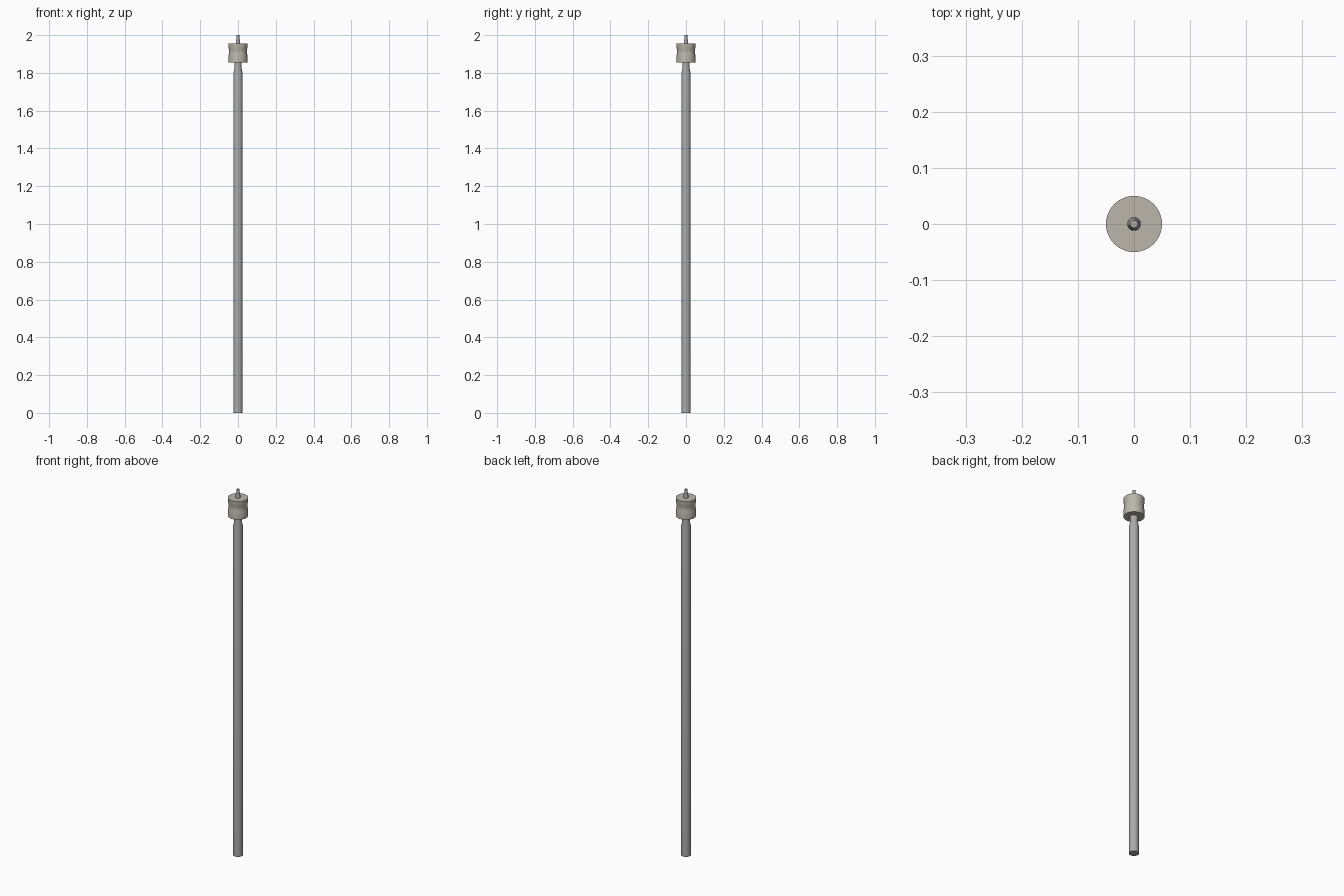
import bpy, bmesh, math

if "Cube" in bpy.data.objects:
    bpy.data.objects.remove(bpy.data.objects["Cube"])


def lathe(name, profile, sides=32, color=None):
    """Spin a closed-ended (radius, height) profile around z."""
    bm = bmesh.new()
    rings = []
    for r, z in profile:
        rings.append([bm.verts.new((r * math.cos(2 * math.pi * i / sides),
                                    r * math.sin(2 * math.pi * i / sides), z))
                      for i in range(sides)])
    for a, b in zip(rings, rings[1:]):
        for i in range(sides):
            j = (i + 1) % sides
            bm.faces.new((a[i], a[j], b[j], b[i]))
    bm.faces.new(list(reversed(rings[0])))
    bm.faces.new(rings[-1])
    mesh = bpy.data.meshes.new(name)
    bm.to_mesh(mesh)
    bm.free()
    ob = bpy.data.objects.new(name, mesh)
    bpy.context.collection.objects.link(ob)
    if color:
        mat = bpy.data.materials.new(name + "_color")
        mat.diffuse_color = color
        mat.use_nodes = True
        mat.node_tree.nodes["Principled BSDF"].inputs["Base Color"].default_value = mat.diffuse_color
        mesh.materials.append(mat)
    bpy.ops.object.select_all(action='DESELECT')
    ob.select_set(True)
    bpy.context.view_layer.objects.active = ob
    bpy.ops.object.shade_smooth_by_angle(angle=math.radians(30))
    return ob


STEEL = (0.40, 0.40, 0.40, 1)
BEIGE = (0.50, 0.47, 0.41, 1)

# long shaft with a narrowed neck below the head
lathe("shaft", [(0.024, 0), (0.024, 1.80), (0.019, 1.825), (0.019, 1.86)],
      color=STEEL)

# drum-shaped head with a shallow waist
lathe("head", [(0.05, 1.855), (0.05, 1.893), (0.047, 1.903), (0.047, 1.922),
               (0.05, 1.932), (0.05, 1.955)], sides=40, color=BEIGE)

# tapered tip on top of the head
lathe("tip", [(0.012, 1.95), (0.0115, 1.965), (0.008, 1.985), (0.007, 2.0)],
      sides=20, color=STEEL)
